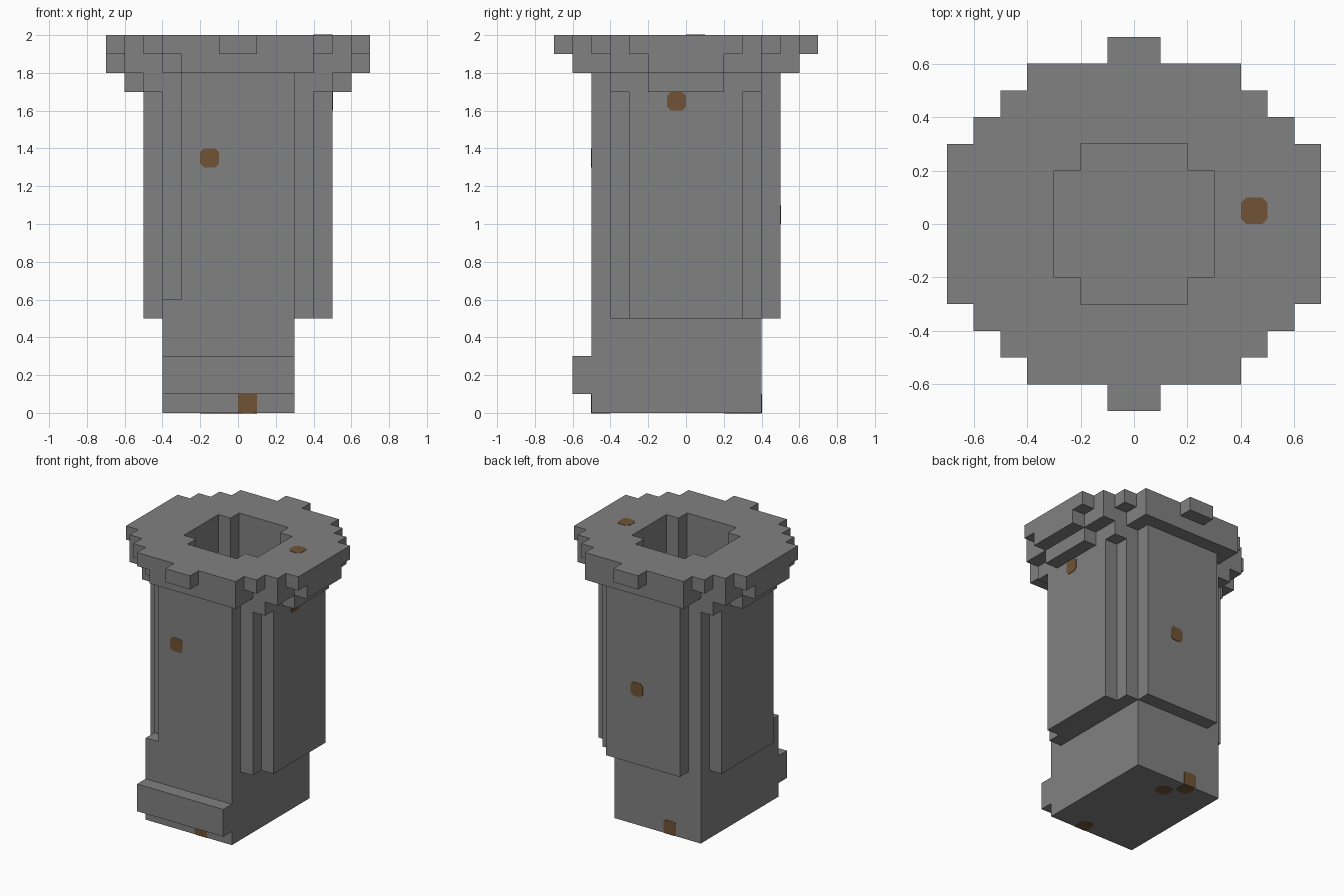
import bpy, bmesh
from mathutils import Vector

if "Cube" in bpy.data.objects:
    bpy.data.objects.remove(bpy.data.objects["Cube"])


def material(name, rgb):
    m = bpy.data.materials.new(name)
    m.diffuse_color = (*rgb, 1)
    m.use_nodes = True
    m.node_tree.nodes["Principled BSDF"].inputs["Base Color"].default_value = m.diffuse_color
    return m


STONE = material("grey_stone", (0.22, 0.22, 0.225))
BROWN = material("brown_speck", (0.162, 0.087, 0.036))


def add_mesh(name, bm, mat):
    bmesh.ops.remove_doubles(bm, verts=bm.verts, dist=1e-5)
    bmesh.ops.recalc_face_normals(bm, faces=bm.faces)
    me = bpy.data.meshes.new(name)
    bm.to_mesh(me)
    bm.free()
    me.materials.clear()
    me.materials.append(mat)
    for p in me.polygons:
        p.use_smooth = False
        p.material_index = 0
    ob = bpy.data.objects.new(name, me)
    bpy.context.collection.objects.link(ob)
    return ob


def box(name, x0, x1, y0, y1, z0, z1):
    bm = bmesh.new()
    bmesh.ops.create_cube(bm, size=1)
    for v in bm.verts:
        v.co = ((x0 + x1) / 2 + v.co.x * (x1 - x0),
                (y0 + y1) / 2 + v.co.y * (y1 - y0),
                (z0 + z1) / 2 + v.co.z * (z1 - z0))
    return add_mesh(name, bm, STONE)


def outline(steps, front_left=None):
    """Stepped round outline; steps are (half x, half y) from centre outwards."""
    pts = []
    for sx, sy in ((1, 1), (-1, 1), (-1, -1), (1, -1)):
        s = front_left if front_left and (sx, sy) == (-1, -1) else steps
        q = []
        for i in range(len(s) - 1, -1, -1):
            q.append((s[i][0], s[i][1]))
            if i:
                q.append((s[i - 1][0], s[i][1]))
        if sx * sy < 0:
            q.reverse()
        pts += [(sx * x, sy * y) for x, y in q]
    return pts


HOLE = outline([(0.2, 0.3), (0.3, 0.2)])


def ring(name, pts, z0, z1):
    """Extruded outline with the stepped central opening."""
    cu = bpy.data.curves.new(name + "_profile", 'CURVE')
    cu.dimensions = '2D'
    cu.fill_mode = 'BOTH'
    cu.extrude = (z1 - z0) / 2
    for loop in (pts, HOLE):
        sp = cu.splines.new('POLY')
        sp.points.add(len(loop) - 1)
        for p, (x, y) in zip(sp.points, loop):
            p.co = (x, y, 0, 1)
        sp.use_cyclic_u = True
    tmp = bpy.data.objects.new(name + "_profile", cu)
    bpy.context.collection.objects.link(tmp)
    dg = bpy.context.evaluated_depsgraph_get()
    me = bpy.data.meshes.new_from_object(tmp.evaluated_get(dg))
    bm = bmesh.new()
    bm.from_mesh(me)
    bmesh.ops.translate(bm, verts=bm.verts, vec=(0, 0, (z0 + z1) / 2))
    bpy.data.objects.remove(tmp)
    bpy.data.curves.remove(cu)
    bpy.data.meshes.remove(me)
    return add_mesh(name, bm, STONE)


# Foot with its front ledge and the small corner step
box("foot", -0.4, 0.3, -0.5, 0.4, 0, 0.5)
box("front_ledge", -0.4, 0.3, -0.6, -0.5, 0.1, 0.3)
box("foot_corner", -0.4, -0.3, -0.5, -0.4, 0.5, 0.6)

# Hollow shaft
ring("shaft", outline([(0.3, 0.5), (0.4, 0.4), (0.5, 0.3)]), 0.5, 1.7)

# Flaring rim in three layers
ring("rim_lower", outline([(0.3, 0.5), (0.5, 0.4), (0.6, 0.2)]), 1.7, 1.8)
ring("rim_middle", outline([(0.4, 0.6), (0.6, 0.4), (0.7, 0.2)],
                           [(0.3, 0.6), (0.4, 0.5), (0.6, 0.4), (0.7, 0.2)]), 1.8, 1.9)
ring("rim_top", outline([(0.1, 0.7), (0.4, 0.6), (0.5, 0.5), (0.6, 0.4), (0.7, 0.3)]), 1.9, 2.0)


def speck(name, centre, normal, cut=0.02):
    """Thin brown plate with clipped corners lying on a face."""
    n = Vector(normal)
    u = Vector((0, 1, 0)) if abs(n.x) > 0.5 else Vector((1, 0, 0))
    w = n.cross(u)
    a, b = 0.05, 0.05 - cut
    corners = [(a, -b), (a, b), (b, a), (-b, a), (-a, b), (-a, -b), (-b, -a), (b, -a)]
    bm = bmesh.new()
    f = bm.faces.new([bm.verts.new(Vector(centre) + u * p + w * q) for p, q in corners])
    r = bmesh.ops.extrude_face_region(bm, geom=[f])
    bmesh.ops.translate(bm, vec=n * 0.003,
                        verts=[g for g in r["geom"] if isinstance(g, bmesh.types.BMVert)])
    add_mesh(name, bm, BROWN)


# Brown specks on the faces
speck("front_speck", (-0.15, -0.5, 1.35), (0, -1, 0))
speck("front_foot_speck", (0.05, -0.5, 0.05), (0, -1, 0), 0.002)
speck("right_speck", (0.5, -0.05, 1.65), (1, 0, 0))
speck("top_speck", (0.45, 0.05, 1.997), (0, 0, 1))
speck("back_speck", (0.05, 0.5, 1.05), (0, 1, 0))
speck("back_foot_speck", (-0.15, 0.4, 0.05), (0, 1, 0), 0.01)
for i, (x, y) in enumerate(((0.05, -0.45), (-0.15, 0.35), (-0.05, 0.25))):
    speck(f"underside_speck_{i + 1}", (x, y, 0.001), (0, 0, -1))
bpy.data.objects["top_speck"].location.z = 0.002
